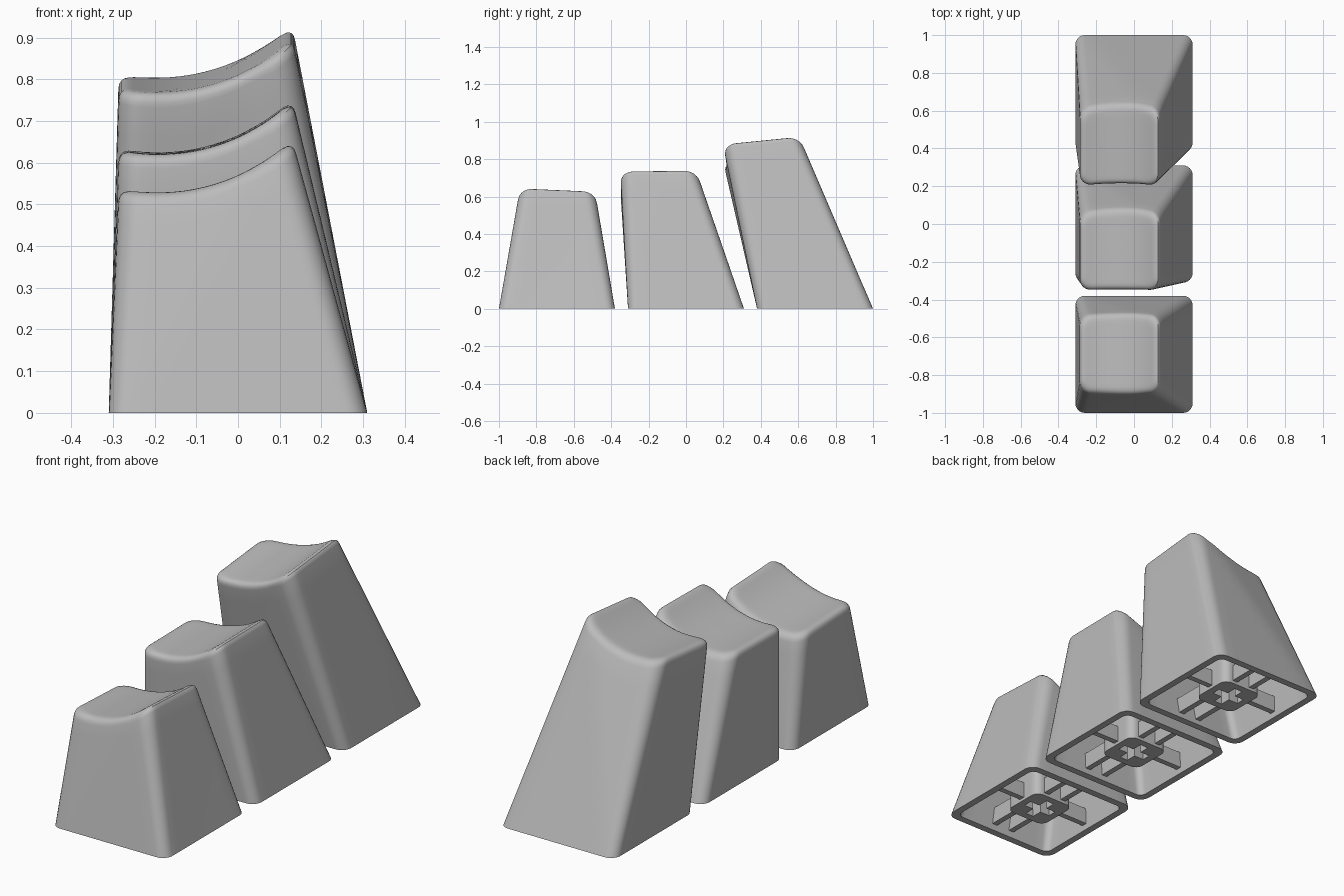
import bpy, bmesh, math
from mathutils import Vector

if "Cube" in bpy.data.objects:
    bpy.data.objects.remove(bpy.data.objects["Cube"])

ARC, SIDE = 6, 10            # segments per corner and per straight side
N = ARC + SIDE
HALF = 0.31                  # half width of each base
TOP_X = (-0.286, 0.13)       # left and right lip
FILLET = 0.035
WALL = 0.035
CEILING = 0.36

grey = bpy.data.materials.new("warm_grey_plastic")
grey.use_nodes = True
grey.diffuse_color = (0.5, 0.5, 0.5, 1)
grey.node_tree.nodes["Principled BSDF"].inputs["Base Color"].default_value = (0.5, 0.5, 0.5, 1)


def finish(bm, name, angle=30):
    bmesh.ops.recalc_face_normals(bm, faces=bm.faces)
    mesh = bpy.data.meshes.new(name)
    bm.to_mesh(mesh)
    bm.free()
    mesh.materials.append(grey)
    ob = bpy.data.objects.new(name, mesh)
    bpy.context.collection.objects.link(ob)
    bpy.ops.object.select_all(action='DESELECT')
    ob.select_set(True)
    bpy.context.view_layer.objects.active = ob
    bpy.ops.object.shade_smooth_by_angle(angle=math.radians(angle))


def rounded_rect(x0, x1, y0, y1, r):
    """Counter-clockwise outline, starting at the front right corner."""
    centres = [(x1 - r, y0 + r), (x1 - r, y1 - r), (x0 + r, y1 - r), (x0 + r, y0 + r)]
    arcs = []
    for k, (cx, cy) in enumerate(centres):
        angles = [math.pi / 2 * (k - 1 + j / ARC) for j in range(ARC + 1)]
        arcs.append([Vector((cx + r * math.cos(a), cy + r * math.sin(a), 0)) for a in angles])
    pts = []
    for k, arc in enumerate(arcs):
        nxt = arcs[(k + 1) % 4][0]
        pts += arc + [arc[-1].lerp(nxt, j / SIDE) for j in range(1, SIDE)]
    return pts


class Cap:
    def __init__(self, name, yc, y0, y1, low, tilt):
        self.name, self.yc, self.y0, self.y1 = name, yc, y0, y1
        self.low, self.tilt = low, tilt

    def dish(self, x, y):
        """Cylindrical finger hollow, lowest near the left."""
        radius = 0.46
        return (self.low + self.tilt * (y - self.y0)
                + radius - math.sqrt(radius ** 2 - (x + 0.19) ** 2))

    def loft(self, inset):
        """Return a function giving outline point i at fraction v up the wall."""
        h = HALF - inset
        xa, xb = TOP_X[0] + inset, TOP_X[1] - inset
        base = rounded_rect(-h, h, self.yc - h, self.yc + h, 0.05 - inset / 2)
        top = rounded_rect(xa, xb, self.y0 + inset, self.y1 - inset, 0.06 - inset / 2)
        for p in top:
            s = (p.x - TOP_X[0]) / (TOP_X[1] - TOP_X[0])
            p.z = (1 - s) * self.dish(TOP_X[0], p.y) + s * self.dish(TOP_X[1], p.y)

        # Front and back walls fold along one diagonal instead of twisting
        def fold(left, right):
            return (top[right] - top[left]) - (base[right] - base[left])
        back, front = fold(2 * N, N + ARC), fold(3 * N + ARC, 0)

        def point(i, v):
            p = base[i].lerp(top[i], v)
            block, j = divmod(i, N)
            if j > ARC and block in (1, 3):
                u = (j - ARC) / SIDE
                u = 1 - u if block == 1 else u
                p += (back if block == 1 else front) * (min(u, v) - u * v)
            return p
        return point, top

    def shell(self):
        count = 4 * N
        outer, top = self.loft(0)
        inner, inner_top = self.loft(WALL)
        centre = Vector((sum(TOP_X) / 2, (self.y0 + self.y1) / 2, 0))
        half = Vector(((TOP_X[1] - TOP_X[0]) / 2, (self.y1 - self.y0) / 2, 0))
        columns = []
        for i in range(count):
            # Find where the wall meets the hollow
            lo, hi = 0.6, 1.2
            for _ in range(30):
                v = (lo + hi) / 2
                p = outer(i, v)
                lo, hi = (v, hi) if p.z < self.dish(p.x, p.y) else (lo, v)
            lip = outer(i, v)
            v_side = v - FILLET / top[i].z

            def on_top(s):
                x = centre.x + (lip.x - centre.x) * s * (1 - FILLET / half.x)
                y = centre.y + (lip.y - centre.y) * s * (1 - FILLET / half.y)
                return Vector((x, y, self.dish(x, y)))

            col = [inner(i, CEILING / inner_top[i].z), inner(i, 0)]
            col += [outer(i, v_side * k / SIDE) for k in range(SIDE + 1)]
            a, b = col[-1], on_top(1)
            col += [a.lerp(lip, t).lerp(lip.lerp(b, t), t) for t in (k / 5 for k in range(1, 6))]
            col += [on_top(1 - k / 7) for k in range(1, 7)]
            columns.append(col)

        bm = bmesh.new()
        verts = [[bm.verts.new(p) for p in col] for col in columns]
        tip = bm.verts.new((centre.x, centre.y, self.dish(centre.x, centre.y)))
        for i in range(count):
            a, b = verts[i], verts[(i + 1) % count]
            for k in range(len(a) - 1):
                bm.faces.new((a[k], b[k], b[k + 1], a[k + 1]))
            bm.faces.new((a[-1], b[-1], tip))
        bm.faces.new([col[0] for col in verts])
        finish(bm, self.name + "_shell")

    def stem(self):
        """Rounded square post with a cross-shaped socket."""
        bm = bmesh.new()
        w, s, l = 0.11, 0.022, 0.075
        outline = rounded_rect(-w, w, -w, w, 0.04)
        quarter = [Vector((l, -s, 0)), Vector((l, s, 0)), Vector((s, s, 0))]
        cross = []
        for k in range(4):
            c, n = (1, 0, -1, 0)[k], (0, 1, 0, -1)[k]
            cross += [Vector((c * p.x - n * p.y, n * p.x + c * p.y, 0)) for p in quarter]
        edges = []
        for loop in (outline, cross):
            vs = [bm.verts.new(p + Vector((0, self.yc, 0.015))) for p in loop]
            edges += [bm.edges.new((vs[i - 1], vs[i])) for i in range(len(vs))]
        bmesh.ops.triangle_fill(bm, edges=edges, use_beauty=True)
        ext = bmesh.ops.extrude_face_region(bm, geom=bm.faces[:])
        up = [g for g in ext["geom"] if isinstance(g, bmesh.types.BMVert)]
        bmesh.ops.translate(bm, verts=up, vec=(0, 0, CEILING - 0.01))
        finish(bm, self.name + "_stem")

    def rib(self, name, direction, offset):
        """Thin bar from the stem to a wall, its end following the wall slope."""
        bm = bmesh.new()
        dx, dy = direction
        height = self.low + 0.1
        t = 0.014
        verts = []
        for z in (0.03, 0.11):
            v = z / height
            if dx:
                end = (TOP_X[1] if dx > 0 else TOP_X[0]) * v + dx * HALF * (1 - v)
            else:
                end = ((self.y1 if dy > 0 else self.y0) - self.yc) * v + dy * HALF * (1 - v)
            far = abs(end) - WALL / 2
            for along, side in ((0.1, -t), (far, -t), (far, t), (0.1, t)):
                across = offset + side
                x, y = (dx * along, across) if dx else (across, dy * along)
                verts.append(bm.verts.new((x, y + self.yc, z)))
        bm.faces.new(verts[:4])
        bm.faces.new(verts[4:])
        for k in range(4):
            n = (k + 1) % 4
            bm.faces.new((verts[k], verts[n], verts[n + 4], verts[k + 4]))
        finish(bm, self.name + "_" + name)

    def build(self):
        self.shell()
        self.stem()
        for sign, word in ((-1, "minus"), (1, "plus")):
            self.rib("cross_rib_" + word, (sign, 0), 0)
            for off, lane in ((-0.05, "right"), (0.05, "left")):
                self.rib("long_rib_" + word + "_" + lane, (0, sign), off)


# Front, middle and back keycaps: base centre, top extent, hollow height, tilt
Cap("front_keycap", -0.69, -0.888, -0.486, 0.53, -0.045).build()
Cap("middle_keycap", 0.0, -0.352, 0.055, 0.62, 0.012).build()
Cap("back_keycap", 0.69, 0.197, 0.606, 0.765, 0.1).build()
